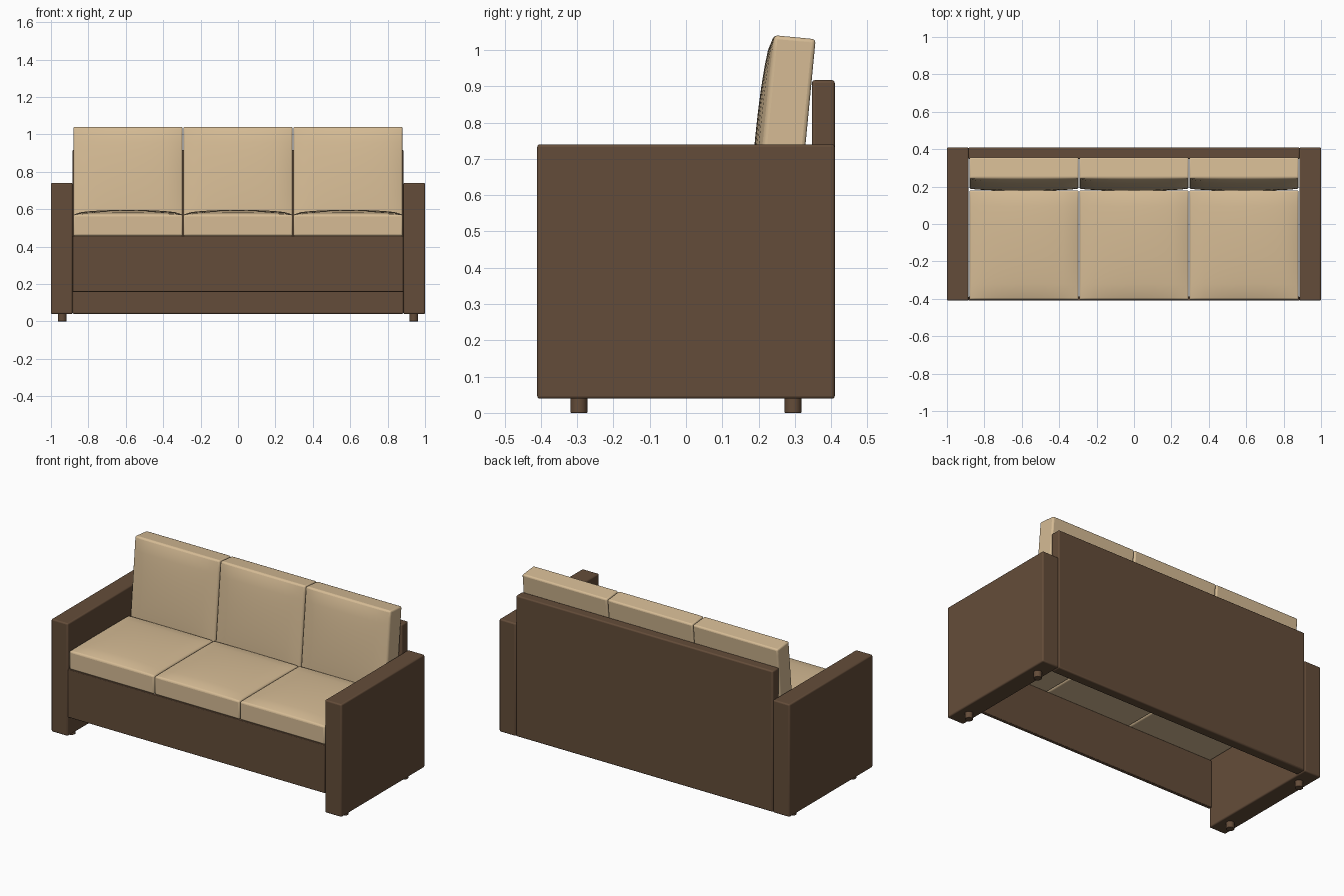
import bpy, bmesh, math
from mathutils import Vector

if "Cube" in bpy.data.objects:
    bpy.data.objects.remove(bpy.data.objects["Cube"])


def material(name, rgb):
    m = bpy.data.materials.new(name)
    m.diffuse_color = (*rgb, 1)
    m.use_nodes = True
    m.node_tree.nodes["Principled BSDF"].inputs["Base Color"].default_value = m.diffuse_color
    return m


BROWN = material("brown upholstery", (0.127, 0.073, 0.041))
TAN = material("tan cushion fabric", (0.67, 0.50, 0.30))


def finish(bm, name, mat, bevel, segments=3):
    me = bpy.data.meshes.new(name)
    bm.to_mesh(me)
    bm.free()
    ob = bpy.data.objects.new(name, me)
    bpy.context.collection.objects.link(ob)
    me.materials.append(mat)
    mod = ob.modifiers.new("rounded edges", 'BEVEL')
    mod.width = bevel
    mod.segments = segments
    mod.limit_method = 'ANGLE'
    mod.angle_limit = math.radians(40)
    bpy.ops.object.select_all(action='DESELECT')
    bpy.context.view_layer.objects.active = ob
    ob.select_set(True)
    bpy.ops.object.shade_smooth_by_angle(angle=math.radians(40))
    return ob


def box(name, lo, hi, bevel=0.008):
    bm = bmesh.new()
    bmesh.ops.create_cube(bm, size=1)
    lo, hi = Vector(lo), Vector(hi)
    for v in bm.verts:
        v.co = Vector([(lo[i] + hi[i]) / 2 + v.co[i] * (hi[i] - lo[i]) for i in range(3)])
    return finish(bm, name, BROWN, bevel)


def cushion(name, loc, tilt=0.0):
    # box with a gridded top that is puffed into a shallow crown
    w, t, crown, n = 0.585, 0.115, 0.025, 14
    bm = bmesh.new()
    bmesh.ops.create_cube(bm, size=1)
    for v in bm.verts:
        v.co = Vector((v.co.x * w, v.co.y * w, v.co.z * t))
    for axis in ((1, 0, 0), (0, 1, 0)):
        for i in range(1, n):
            p = Vector(axis) * (w * (i / n - 0.5))
            bmesh.ops.bisect_plane(bm, geom=bm.verts[:] + bm.edges[:] + bm.faces[:],
                                   plane_co=p, plane_no=axis)
    for v in bm.verts:
        if v.co.z > 0:
            u, s = 2 * v.co.x / w, 2 * v.co.y / w
            v.co.z += crown * math.sqrt(max(0, (1 - u * u) * (1 - s * s)))
    ob = finish(bm, name, TAN, 0.01)
    ob.location = loc
    ob.rotation_euler.x = tilt
    return ob


# frame: back panel and front apron
box("back_panel", (-0.885, 0.347, 0.04), (0.885, 0.41, 0.917))
box("front_apron", (-0.885, -0.41, 0.158), (0.885, -0.388, 0.457), 0.004)

# arms and their short round feet
for side, s in (("left", -1), ("right", 1)):
    xs = sorted((s * 0.885, s * 1.0))
    box(side + "_arm", (xs[0], -0.41, 0.039), (xs[1], 0.41, 0.74))
    for end, y in (("front", -0.295), ("back", 0.295)):
        bm = bmesh.new()
        bmesh.ops.create_cone(bm, cap_ends=True, segments=24, radius1=0.023,
                              radius2=0.023, depth=0.05)
        bmesh.ops.translate(bm, verts=bm.verts, vec=(s * 0.94, y, 0.025))
        finish(bm, f"{end}_{side}_foot", BROWN, 0.002, 2)

# seat and leaning back cushions
for i in range(3):
    x = (i - 1) * 0.588
    cushion(f"seat_cushion_{i + 1}", (x, -0.1125, 0.5135))
    cushion(f"back_cushion_{i + 1}", (x, 0.272, 0.744), math.pi / 2 - 0.096)
